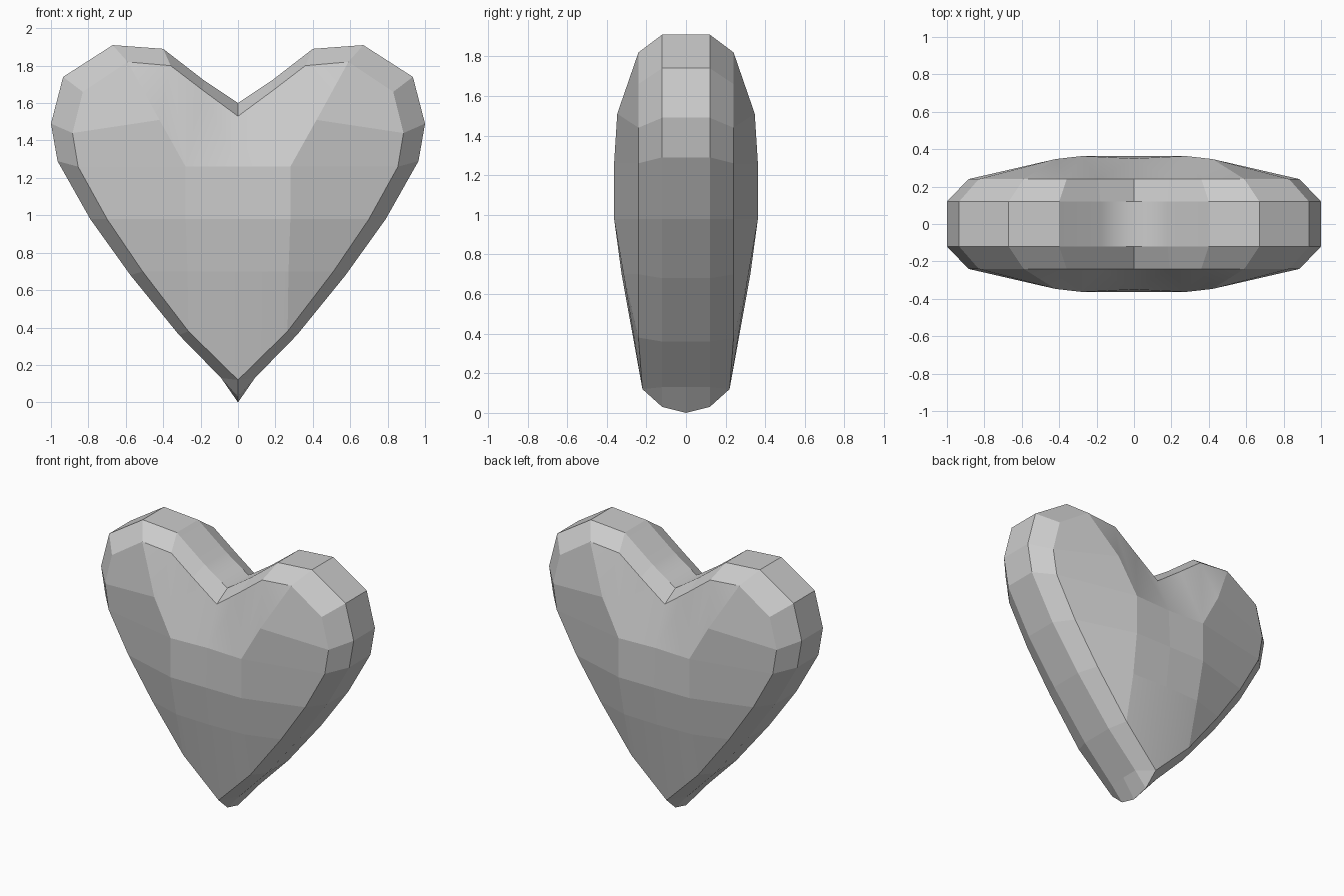
import bpy
import bmesh

if "Cube" in bpy.data.objects:
    bpy.data.objects.remove(bpy.data.objects["Cube"])

# Right half of the heart outline (x, z), from the notch clockwise to the tip
OUTLINE = [(0, 1.60), (0.18, 1.72), (0.40, 1.89), (0.67, 1.91), (0.935, 1.74),
           (1.0, 1.49), (0.965, 1.29), (0.79, 0.98), (0.575, 0.68),
           (0.315, 0.36), (0.09, 0.13), (0, 0.03)]
# Inner edge of the bevelled rim
RIM = [(0, 1.53), (0.19, 1.67), (0.36, 1.80), (0.59, 1.82), (0.83, 1.66),
       (0.885, 1.44), (0.855, 1.26), (0.70, 0.98), (0.51, 0.70),
       (0.265, 0.38), (0, 0.12)]

bm = bmesh.new()


def face(*verts, smooth=False):
    f = bm.faces.new(verts)
    f.smooth = smooth


mid = [bm.verts.new((x, 0, z)) for x, z in OUTLINE]
mid[-1].co.z = 0
out = [bm.verts.new((x, -0.12, z)) for x, z in OUTLINE]
rim = [bm.verts.new((x, -0.24, z)) for x, z in RIM]
rim[-1].co.y = -0.22

# Side wall and bevel
for i in range(len(OUTLINE) - 1):
    face(mid[i + 1], mid[i], out[i], out[i + 1], smooth=i < 2)
for i in range(len(RIM) - 1):
    face(out[i + 1], out[i], rim[i], rim[i + 1])
face(out[11], out[10], rim[10])

# Domed front
c1, c2, c3 = (bm.verts.new(p) for p in
              [(0, -0.35, 1.26), (0, -0.363, 0.98), (0, -0.325, 0.70)])
p1, p2, p3 = (bm.verts.new(p) for p in
              [(0.28, -0.363, 1.26), (0.28, -0.363, 0.98), (0.27, -0.315, 0.70)])
lobe = bm.verts.new((0.42, -0.347, 1.51))
face(c1, p1, rim[1], rim[0], smooth=True)
face(p1, lobe, rim[2], rim[1], smooth=True)
face(lobe, rim[3], rim[2], smooth=True)
face(lobe, rim[5], rim[4], rim[3])
face(p1, rim[6], rim[5], lobe)
face(p2, rim[7], rim[6], p1)
face(c2, p2, p1, c1)
face(p3, rim[8], rim[7], p2)
face(c3, p3, p2, c2)
face(p3, rim[9], rim[8])
face(rim[10], rim[9], p3, c3, smooth=True)

mesh = bpy.data.meshes.new("heart")
bm.to_mesh(mesh)
bm.free()
heart = bpy.data.objects.new("heart", mesh)
bpy.context.collection.objects.link(heart)

# Mirror to the left half and the back
mirror = heart.modifiers.new("mirror", 'MIRROR')
mirror.use_axis = (True, True, False)
mirror.merge_threshold = 0.001
